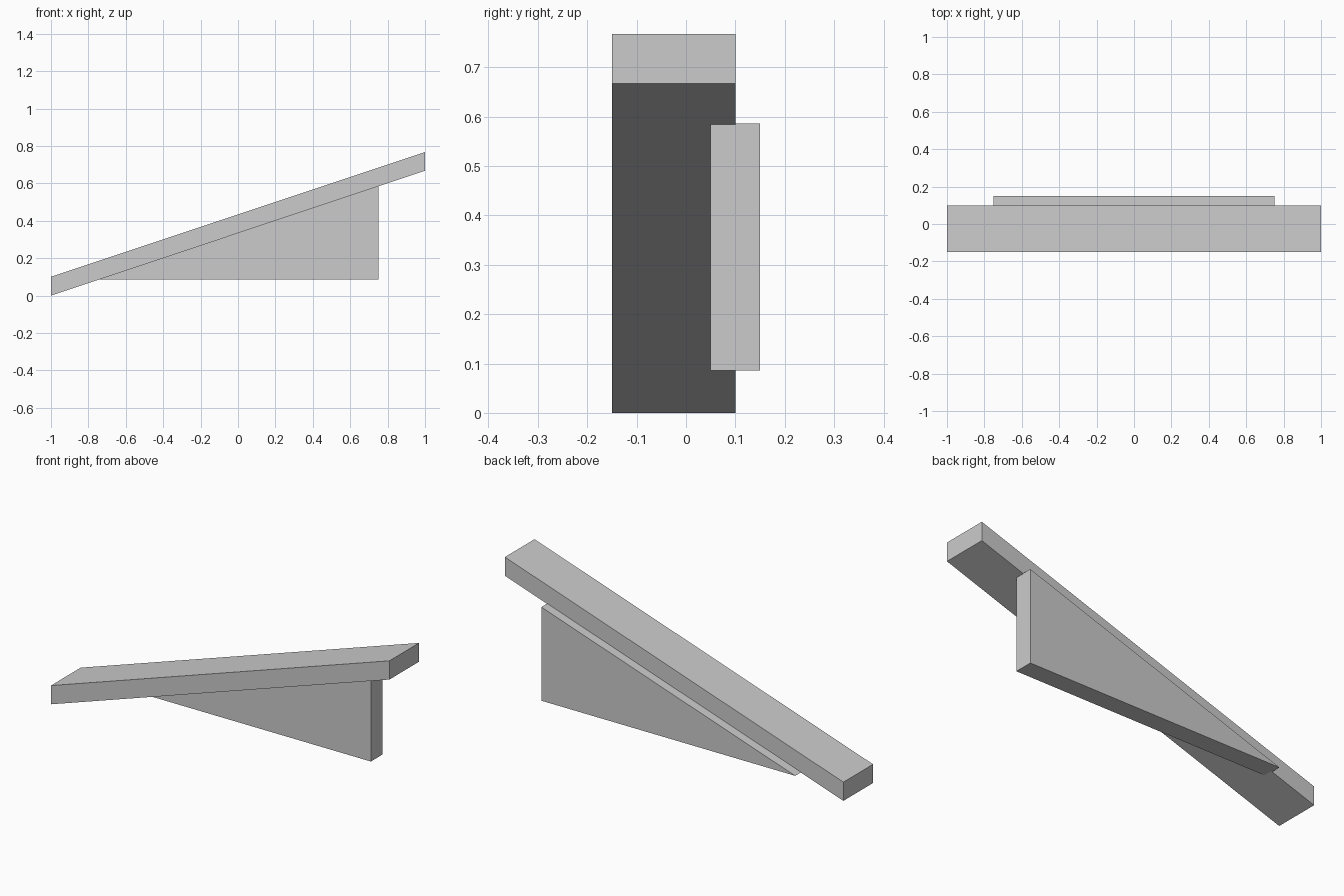
import bpy
import bmesh

if "Cube" in bpy.data.objects:
    bpy.data.objects.remove(bpy.data.objects["Cube"], do_unlink=True)

# One plain grey for everything
GREY = (0.6, 0.6, 0.6, 1.0)
grey = bpy.data.materials.new("light grey")
grey.use_nodes = True
grey.diffuse_color = GREY
grey.node_tree.nodes["Principled BSDF"].inputs["Base Color"].default_value = GREY


def extrude_profile(name, profile, y_front, y_back):
    """Extrude a closed x-z outline from y_front to y_back."""
    bm = bmesh.new()
    face = bm.faces.new([bm.verts.new((x, y_front, z)) for x, z in profile])
    result = bmesh.ops.extrude_face_region(bm, geom=[face])
    moved = [g for g in result["geom"] if isinstance(g, bmesh.types.BMVert)]
    bmesh.ops.translate(bm, verts=moved, vec=(0, y_back - y_front, 0))
    bmesh.ops.recalc_face_normals(bm, faces=bm.faces)
    mesh = bpy.data.meshes.new(name)
    bm.to_mesh(mesh)
    bm.free()
    mesh.materials.append(grey)
    obj = bpy.data.objects.new(name, mesh)
    bpy.context.collection.objects.link(obj)
    return obj


# Sloping plank with upright ends
RISE, THICK = 0.667, 0.1
extrude_profile("sloping_plank",
                [(-1, 0), (1, RISE), (1, RISE + THICK), (-1, THICK)],
                -0.15, 0.1)

# Triangular support under the plank, set towards the back
extrude_profile("triangular_support",
                [(-0.75, 0.086), (0.75, 0.086), (0.75, 0.586)],
                0.05, 0.15)
